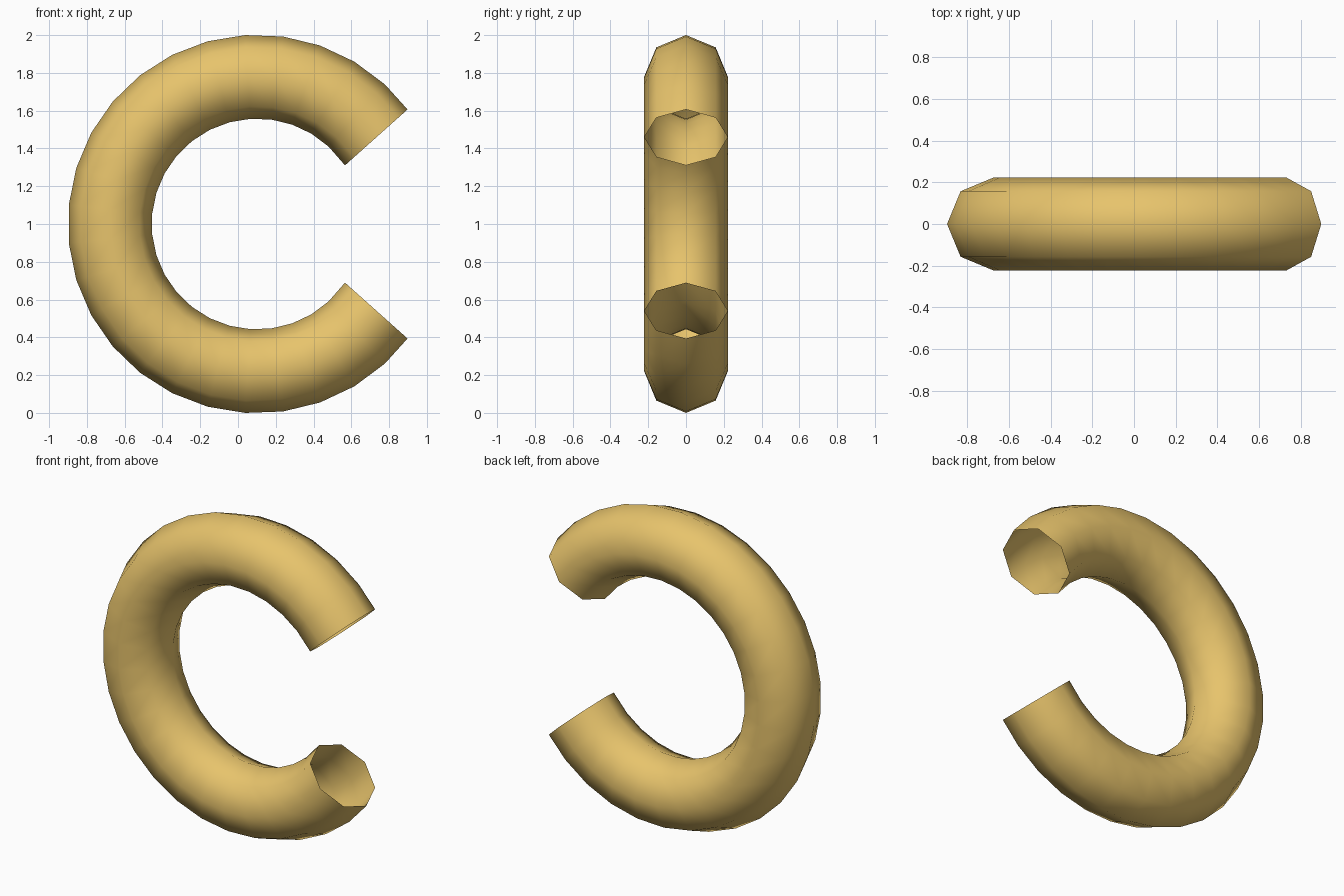
import bpy, bmesh
from math import radians, sin, cos, pi

if "Cube" in bpy.data.objects:
    bpy.data.objects.remove(bpy.data.objects["Cube"])

MAJOR, MINOR = 0.78, 0.222      # ring radius, tube radius
CX, CZ = 0.101, 1.0             # ring centre
START, END = radians(36), radians(324)
SEGMENTS, SIDES = 25, 8
step = (END - START) / SEGMENTS

# Open C-shaped tube: octagonal rings swept along an arc
bm = bmesh.new()
rings = []
for i in range(SEGMENTS + 1):
    a = START + i * step
    # end rings sit square to their last segment
    n = a + (step / 2 if i == 0 else -step / 2 if i == SEGMENTS else 0)
    ring = []
    for k in range(SIDES):
        t = 2 * pi * k / SIDES
        r = MINOR * cos(t)
        ring.append(bm.verts.new((CX + MAJOR * cos(a) + r * cos(n),
                                  MINOR * sin(t),
                                  CZ + MAJOR * sin(a) + r * sin(n))))
    rings.append(ring)
for r0, r1 in zip(rings, rings[1:]):
    for k in range(SIDES):
        j = (k + 1) % SIDES
        bm.faces.new((r0[k], r0[j], r1[j], r1[k]))
bmesh.ops.recalc_face_normals(bm, faces=bm.faces[:])
for f in bm.faces:
    f.smooth = True

mesh = bpy.data.meshes.new("open_ring_tube")
bm.to_mesh(mesh)
bm.free()
tube = bpy.data.objects.new("open_ring_tube", mesh)
bpy.context.collection.objects.link(tube)

# Warm golden finish
mat = bpy.data.materials.new("gold")
mat.diffuse_color = (0.80, 0.55, 0.15, 1)
mat.use_nodes = True
mat.node_tree.nodes["Principled BSDF"].inputs["Base Color"].default_value = mat.diffuse_color
mesh.materials.append(mat)
